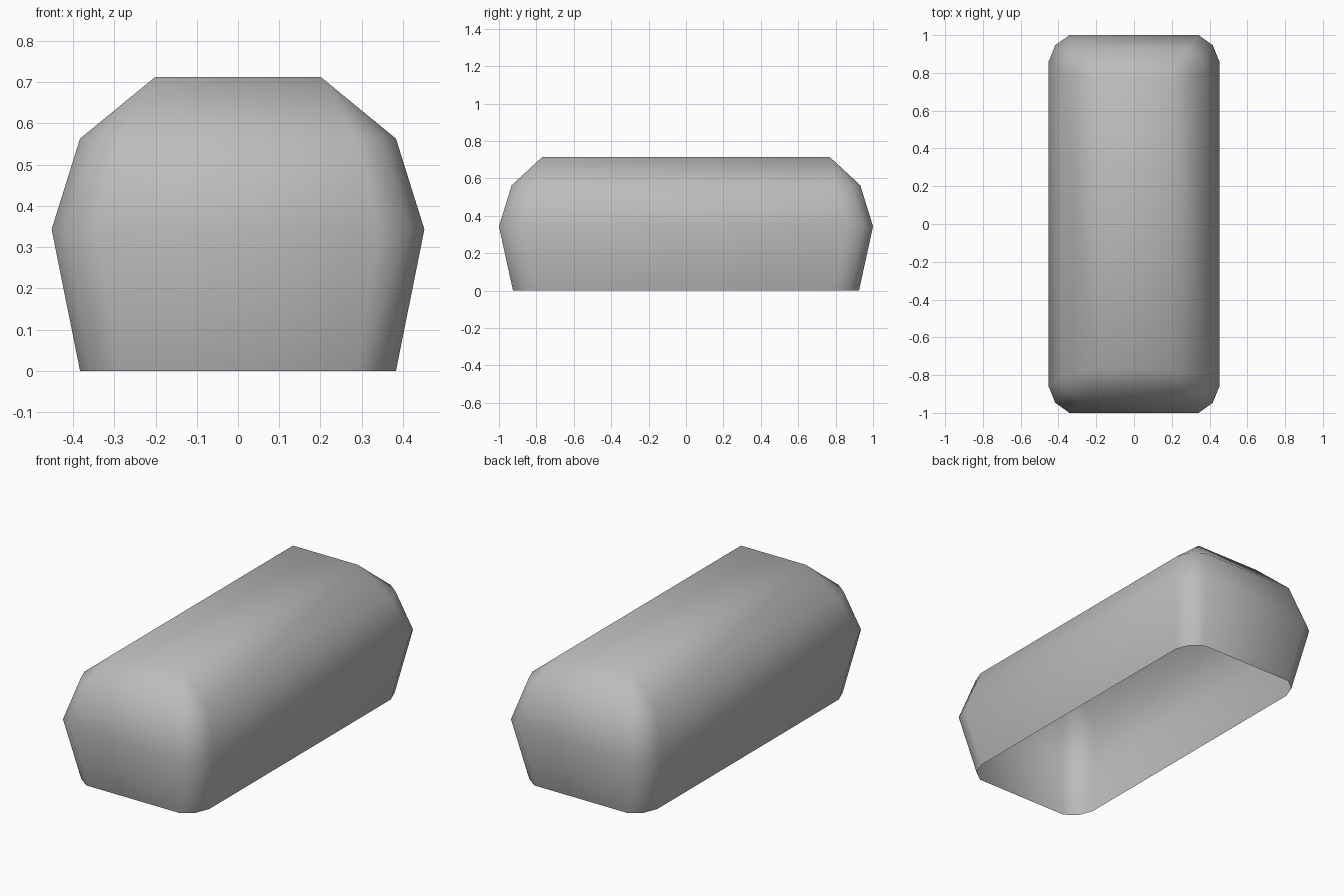
import bpy
import bmesh

cube = bpy.data.objects.get("Cube")
if cube:
    bpy.data.objects.remove(cube, do_unlink=True)

# Plain grey material
grey = bpy.data.materials.new("plain grey")
grey.use_nodes = True
colour = (0.5, 0.5, 0.5, 1)
grey.diffuse_color = colour
grey.node_tree.nodes["Principled BSDF"].inputs["Base Color"].default_value = colour


def ring_points(hx, hy, cut_x, cut_y):
    """Rectangle outline with two-segment corners, counter-clockwise."""
    corner = [(hx, hy - cut_y),
              (hx - cut_x * 0.32, hy - cut_y * 0.38),
              (hx - cut_x, hy)]
    points = []
    for sx, sy in ((1, 1), (-1, 1), (-1, -1), (1, -1)):
        part = corner if sx * sy > 0 else corner[::-1]
        points += [(sx * x, sy * y) for x, y in part]
    return points


# Rings from the open rim to the flat top: z, half width, half length, corner cuts
rings = [(0.0, 0.383, 0.925, 0.095, 0.127),
         (0.343, 0.452, 1.0, 0.11, 0.14),
         (0.563, 0.383, 0.932, 0.095, 0.127),
         (0.713, 0.2, 0.77, 0.0, 0.0)]

# Hollow shell lofted through the rings
bm = bmesh.new()
loops = [[bm.verts.new((x, y, z)) for x, y in ring_points(*size)]
         for z, *size in rings]
for low, high in zip(loops, loops[1:]):
    for i in range(len(low)):
        j = (i + 1) % len(low)
        bm.faces.new((low[i], low[j], high[j], high[i]))
bm.faces.new(loops[-1])
bmesh.ops.remove_doubles(bm, verts=bm.verts, dist=0.0001)
for face in bm.faces:
    face.smooth = True

mesh = bpy.data.meshes.new("rounded_shell")
bm.to_mesh(mesh)
bm.free()
mesh.materials.append(grey)
shell = bpy.data.objects.new("rounded_shell", mesh)
bpy.context.collection.objects.link(shell)
